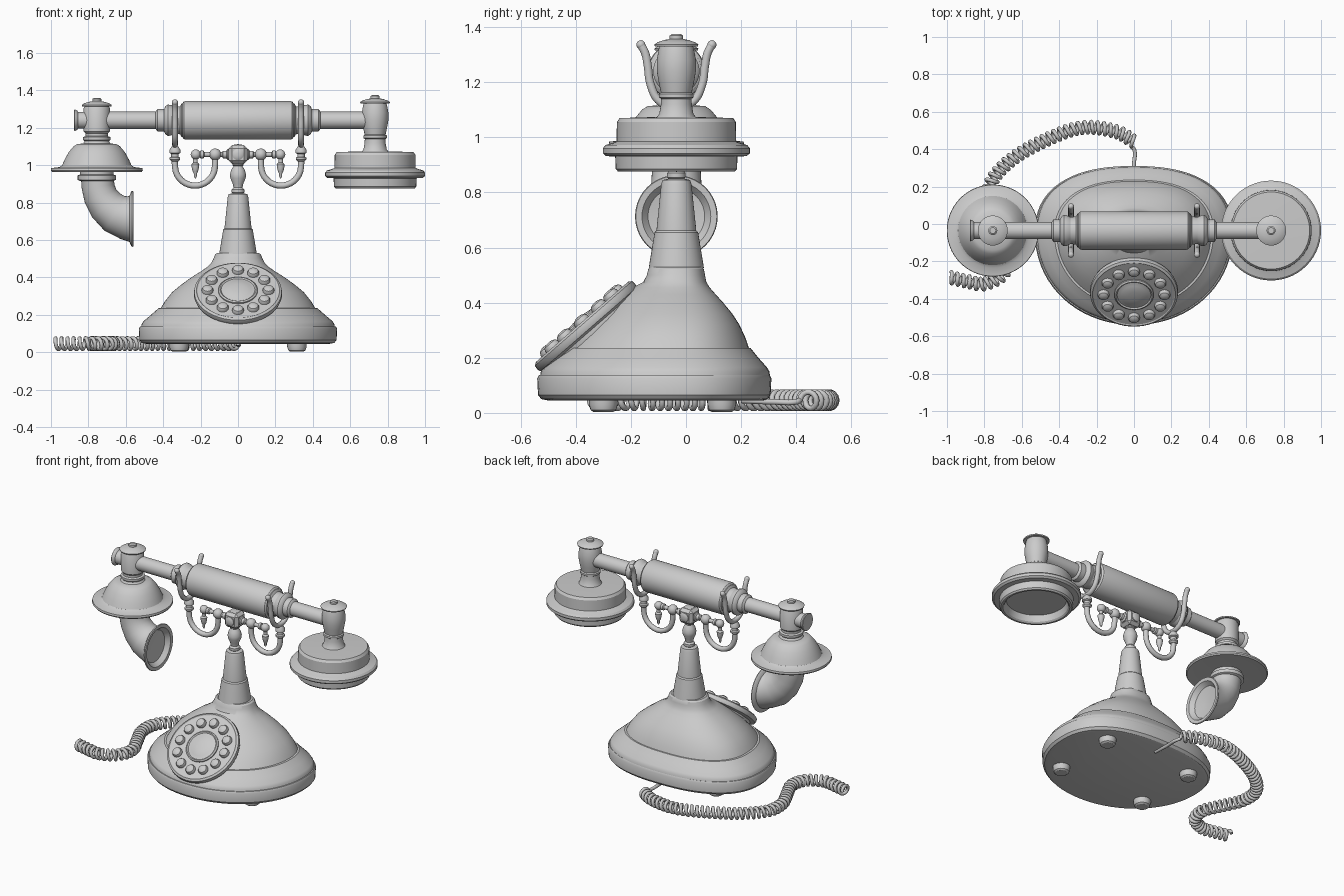
import bpy, bmesh
from math import sin, cos, pi, radians, copysign
from mathutils import Vector, Matrix

YC = -0.035  # y of the column, cradle and handset


def skin(name, rings, caps=True, angle=32):
    """Bridge equal-length point rings into one smooth-shaded mesh."""
    bm = bmesh.new()
    vr = [[bm.verts.new(p) for p in r] for r in rings]
    n = len(vr[0])
    for a, b in zip(vr, vr[1:]):
        for i in range(n):
            bm.faces.new((a[i], a[(i + 1) % n], b[(i + 1) % n], b[i]))
    if caps:
        bm.faces.new(vr[0])
        bm.faces.new(vr[-1])
    bmesh.ops.recalc_face_normals(bm, faces=bm.faces)
    me = bpy.data.meshes.new(name)
    bm.to_mesh(me)
    bm.free()
    me.shade_smooth()
    me.set_sharp_from_angle(angle=radians(angle))
    ob = bpy.data.objects.new(name, me)
    bpy.context.collection.objects.link(ob)
    return ob


def lathe(name, prof, mat, n=40):
    """Turn an (r, z) profile around the local z axis of mat."""
    return skin(name, [[mat @ Vector((r * cos(2 * pi * i / n), r * sin(2 * pi * i / n), z))
                        for i in range(n)] for r, z in prof])


def at(x, y, z):
    return Matrix.Translation((x, y, z))


def tube(name, pts, r, smooth=True, res=3):
    """Round wire along a path, turned into a mesh."""
    cu = bpy.data.curves.new(name, 'CURVE')
    cu.dimensions = '3D'
    cu.bevel_depth, cu.bevel_resolution, cu.use_fill_caps = r, res, True
    cu.resolution_u = 8
    sp = cu.splines.new('BEZIER' if smooth else 'POLY')
    P = sp.bezier_points if smooth else sp.points
    P.add(len(pts) - 1)
    for p, co in zip(P, pts):
        if smooth:
            p.co = co
            p.handle_left_type = p.handle_right_type = 'AUTO'
        else:
            p.co = (*co, 1)
    tmp = bpy.data.objects.new(name + "_path", cu)
    bpy.context.collection.objects.link(tmp)
    bpy.context.view_layer.update()
    me = bpy.data.meshes.new_from_object(tmp.evaluated_get(bpy.context.evaluated_depsgraph_get()))
    bpy.data.objects.remove(tmp)
    me.shade_smooth()
    me.set_sharp_from_angle(angle=radians(50))
    ob = bpy.data.objects.new(name, me)
    bpy.context.collection.objects.link(ob)
    return ob


# Body: egg-shaped sections (z, half width, front y, back y)
def egg(z, hx, yf, yb, n=72):
    yc, ring = max(-0.05, (yf + yb) / 2 - 0.0) if z > 0.4 else -0.05, []
    for i in range(n):
        c, s = cos(2 * pi * i / n), sin(2 * pi * i / n)
        e = 2 / 2.4 if s > 0 else 2 / 2.05
        h = yb - yc if s > 0 else yc - yf
        ring.append((hx * copysign(abs(c) ** e, c), yc + h * copysign(abs(s) ** e, s), z))
    return ring


skin("base_skirt", [egg(*r) for r in [
    (.045, .49, -.50, .28), (.05, .515, -.525, .295), (.065, .527, -.537, .307),
    (.125, .53, -.54, .31), (.137, .524, -.534, .304), (.138, .51, -.52, .29)]])
skin("body", [egg(*r) for r in [
    (.13, .519, -.53, .305), (.15, .515, -.527, .303), (.165, .506, -.517, .294),
    (.20, .465, -.48, .263), (.235, .425, -.445, .235), (.236, .412, -.436, .228),
    (.27, .393, -.405, .217), (.32, .353, -.355, .194), (.36, .305, -.31, .168),
    (.40, .25, -.268, .135), (.43, .202, -.232, .108), (.455, .165, -.195, .086),
    (.475, .144, -.155, .074), (.50, .131, -.142, .069), (.522, .123, -.137, .065),
    (.53, .112, -.13, .058)]])
for sx in (-1, 1):
    for y in (-.30, .13):
        lathe("foot", [(.036, .003), (.046, .01), (.052, .03), (.052, .06)], at(sx * .315, y, 0), 24)

# Dial with twelve buttons, tilted to face up and forward
D = at(0, -.368, .32) @ Matrix.Rotation(radians(41), 4, 'X')
lathe("dial_plate", [(.20, -.10), (.205, -.03), (.232, -.022), (.236, -.01), (.234, .006),
                     (.222, .014), (.216, .01), (.05, .01)], D, 56)
lathe("dial_centre", [(.105, .005), (.105, .018), (.097, .024), (.09, .018), (.086, .018),
                      (.07, .026), (.03, .031), (.005, .032)], D)
for i in range(12):
    a = 2 * pi * i / 12
    lathe("dial_button", [(.031, .005), (.031, .02), (.026, .03), (.014, .036), (.003, .037)],
          D @ at(.163 * cos(a), .163 * sin(a), 0), 20)

# Column and turned neck
lathe("column", [(.10, .525), (.098, .54), (.079, .655), (.072, .662), (.071, .675),
                 (.055, .83), (.05, .845), (.03, .85)], at(0, YC, 0))
lathe("neck", [(.022, .845), (.034, .855), (.034, .87), (.024, .88), (.028, .90), (.041, .93),
               (.043, .95), (.036, .975), (.024, .995), (.03, 1.0), (.03, 1.02)], at(0, YC, 0), 28)

# Crossbar hub: faceted block with a stud on each side
bm = bmesh.new()
bmesh.ops.create_cube(bm, size=.1, matrix=at(0, YC, 1.057))
bmesh.ops.bevel(bm, geom=bm.edges[:], offset=.018, segments=1, affect='EDGES')
me = bpy.data.meshes.new("crossbar_hub")
bm.to_mesh(me)
bm.free()
bpy.context.collection.objects.link(bpy.data.objects.new("crossbar_hub", me))
for k in range(4):
    R = at(0, YC, 1.057) @ Matrix.Rotation(k * pi / 2, 4, 'Z') @ Matrix.Rotation(pi / 2, 4, 'Y')
    lathe("hub_stud", [(.03, .04), (.03, .056), (.02, .062), (.005, .063)], R, 20)
lathe("hub_cap", [(.034, 1.10), (.03, 1.108), (.005, 1.112)], at(0, YC, 0), 20)


def ball(r):
    return [(r * max(sin(pi * i / 10), .05), -r * cos(pi * i / 10)) for i in range(11)]


# Finial shared by both handset ends (cap and knob)
def finial(top):
    return [(.078, top - .045), (.08, top - .038), (.068, top - .03), (.045, top - .022),
            (.024, top - .018), (.024, top - .006), (.016, top), (.004, top)]


for s in (-1, 1):
    X = Matrix.Rotation(s * pi / 2, 4, 'Y')
    # Cradle arm: bar, beads, pendant, hook and fork
    lathe("crossbar_arm", [(.02, .05), (.02, .08), (.013, .085), (.013, .18), (.021, .185),
                           (.021, .2), (.013, .205), (.013, .23)], at(0, YC, 1.057) @ X, 20)
    lathe("crossbar_bead", ball(.032), at(s * .122, YC, 1.057), 20)
    lathe("crossbar_end_bead", ball(.027), at(s * .226, YC, 1.057), 20)
    lathe("pendant", [(.003, .93), (.008, .94), (.008, .955), (.014, .965), (.019, .985),
                      (.021, 1.005), (.012, 1.015), (.012, 1.04)], at(s * .228, YC, 0), 20)
    arc = [(s * (.23 + .107 * cos(a)), YC, .998 + .107 * sin(a))
           for a in [-pi * i / 8 for i in range(9)]]
    tube("cradle_hook", [(s * .337, YC, 1.09)] + arc + [(s * .123, YC, 1.05)], .0165)
    lathe("hook_collar", [(.018, 1.02), (.028, 1.03), (.028, 1.04), (.02, 1.045), (.02, 1.06),
                          (.03, 1.065), (.03, 1.08), (.018, 1.1)], at(s * .337, YC, 0), 20)
    half = [(.128, 1.335), (.113, 1.305), (.104, 1.26), (.093, 1.19), (.06, 1.13)]
    tube("cradle_fork", [(s * .337, YC - y, z) for y, z in half] + [(s * .337, YC, 1.108)] +
         [(s * .337, YC + y, z) for y, z in half[::-1]], .0155)
    for k in (-1, 1):
        lathe("fork_tip", ball(.0165), at(s * .337, YC + k * .129, 1.336), 16)
    # Handset arm with turned collar
    lathe("handset_arm", [(.09, .28), (.09, .302), (.075, .31), (.072, .34), (.082, .36),
                          (.084, .375), (.075, .388), (.06, .395), (.06, .43), (.052, .437),
                          (.046, .44), (.046, .72)], at(0, YC, 1.24) @ X)
lathe("handset_grip", [(.09, -.298), (.1, -.29), (.103, -.28), (.103, .28), (.1, .29), (.09, .298)],
      at(0, YC, 1.24) @ Matrix.Rotation(pi / 2, 4, 'Y'), 48)

# Earpiece: post, drum, flange and hollow underside
E = at(.733, YC, 0)
lathe("earpiece_post", [(.08, 1.06), (.062, 1.085), (.056, 1.12), (.055, 1.14), (.063, 1.145),
                        (.063, 1.158), (.056, 1.163), (.064, 1.2), (.071, 1.24), (.071, 1.28),
                        (.064, 1.32), (.06, 1.332)] + finial(1.375), E)
lathe("earpiece", [(.18, .925), (.19, .885), (.2, .876), (.212, .876), (.22, .885), (.222, .93),
                   (.255, .932), (.267, .942), (.267, .96), (.257, .972), (.23, .98), (.217, .985),
                   (.216, 1.055), (.206, 1.07), (.07, 1.074)], E, 56)

# Mouthpiece: post, bell, rear stub
M = at(-.755, YC, 0)
lathe("mouthpiece_post", [(.085, 1.105), (.07, 1.12), (.066, 1.128), (.073, 1.135), (.073, 1.15),
                          (.06, 1.155), (.06, 1.17), (.07, 1.18), (.07, 1.305),
                          (.062, 1.318)] + finial(1.36), M)
lathe("mouthpiece_bell", [(.19, .968), (.24, .964), (.246, .972), (.244, .984), (.20, .99),
                          (.185, 1.0), (.172, 1.03), (.15, 1.07), (.125, 1.1), (.105, 1.113),
                          (.06, 1.117)], M, 56)
lathe("rear_stub", [(.045, .05), (.045, .10), (.052, .105), (.058, .118), (.054, .122),
                    (.01, .116)], at(-.755, YC, 1.24) @ Matrix.Rotation(-pi / 2, 4, 'Y'), 28)

# Curved speaking horn: (x, z, radius, heading in degrees from straight down)
lathe("horn_collar", [(.09, .915), (.102, .922), (.102, .945), (.09, .95), (.09, .97)], M)
horn = [(-.752, .935, .088, 0), (-.748, .885, .088, 8), (-.735, .835, .091, 22),
        (-.705, .785, .098, 40), (-.66, .742, .107, 60), (-.61, .72, .115, 80),
        (-.58, .713, .123, 90), (-.572, .713, .145, 90), (-.566, .713, .15, 90),
        (-.56, .713, .147, 90), (-.562, .713, .125, 90), (-.59, .713, .103, 90), (-.60, .713, .03, 90)]
skin("speaking_horn", [[(x + r * cos(radians(h)) * cos(t), YC + r * sin(t), z + r * sin(radians(h)) * cos(t))
                        for t in [2 * pi * i / 40 for i in range(40)]] for x, z, r, h in horn])

# Coiled cord lying on the table behind and left of the body
ctrl = [Vector(p) for p in [(.0, .44), (-.10, .495), (-.28, .515), (-.48, .445), (-.66, .34), (-.765, .22),
        (-.775, .09), (-.72, -.04), (-.67, -.16), (-.70, -.265), (-.80, -.32), (-.90, -.305), (-.985, -.285)]]
ctrl = [2 * ctrl[0] - ctrl[1]] + ctrl + [2 * ctrl[-1] - ctrl[-2]]
path = []
for a, b, c, d in zip(ctrl, ctrl[1:], ctrl[2:], ctrl[3:]):
    for k in range(60):
        t = k / 60
        path.append(.5 * (2 * b + (c - a) * t + (2 * a - 5 * b + 4 * c - d) * t * t
                          + (3 * b - a - 3 * c + d) * t ** 3))
coil, dist, step, PITCH = [], 0, 0, .033
for p, q in zip(path, path[1:]):
    seg = (q - p).length
    while step * PITCH / 14 <= dist + seg:
        u = (step * PITCH / 14 - dist) / seg
        m, dr = p.lerp(q, u), (q - p).normalized()
        a = 2 * pi * step / 14
        coil.append((m.x - dr.y * .03 * cos(a), m.y + dr.x * .03 * cos(a), .046 + .03 * sin(a)))
        step += 1
    dist += seg
tube("coiled_cord", coil, .0105, smooth=False, res=2)
tube("cord_lead", [(0, .2, .045), (0, .32, .04), (0, .40, .04), coil[0]], .0105)
